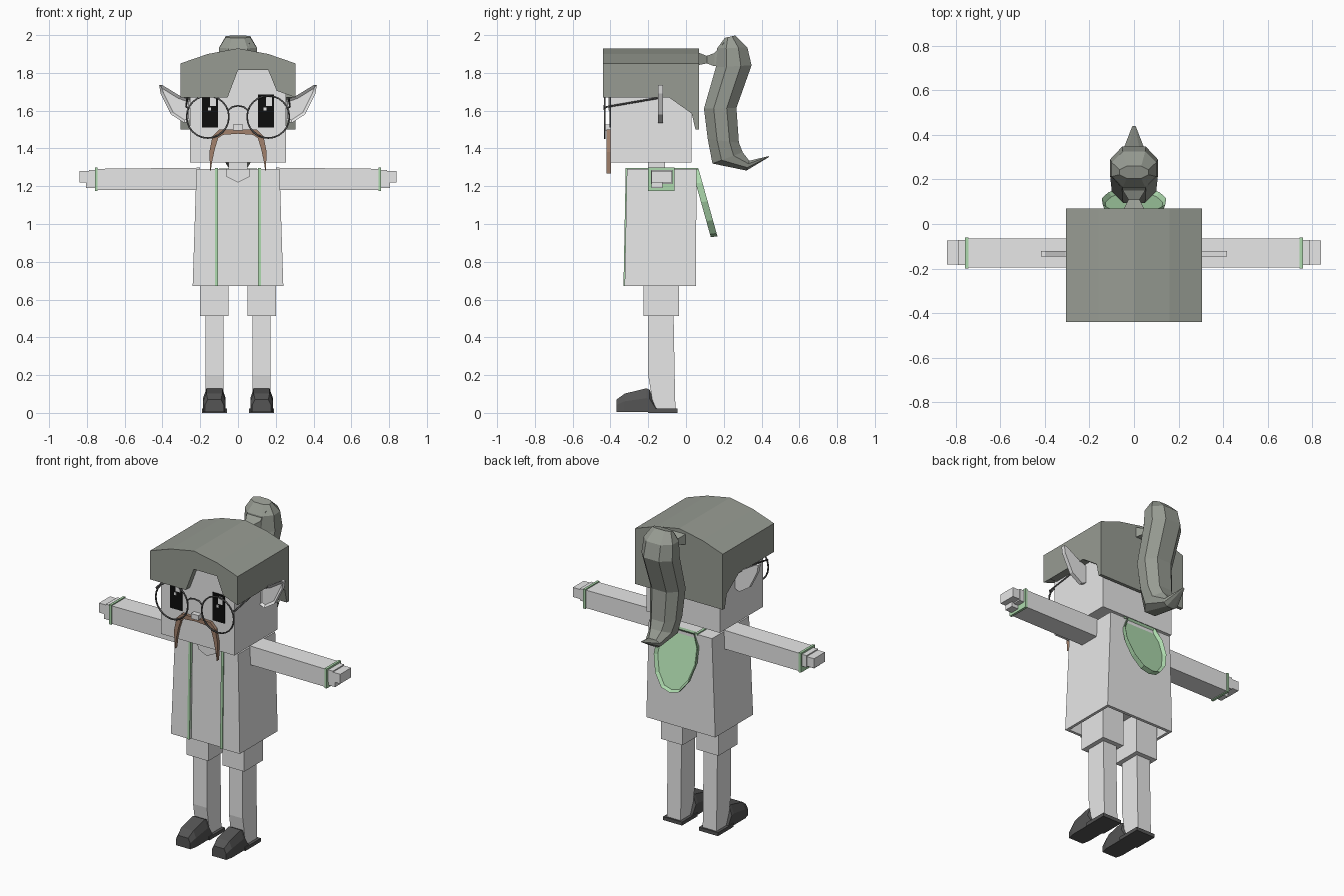
import bpy, bmesh, math
from mathutils import Vector

if "Cube" in bpy.data.objects:
    bpy.data.objects.remove(bpy.data.objects["Cube"])


def material(name, r, g, b):
    m = bpy.data.materials.new(name)
    m.use_nodes = True
    m.diffuse_color = (r, g, b, 1)
    m.node_tree.nodes["Principled BSDF"].inputs["Base Color"].default_value = (r, g, b, 1)
    return m


PALE = material("pale_grey", .8, .8, .8)
HAIR = material("moss_grey", .31, .33, .29)
GREEN = material("soft_green", .42, .7, .42)
BROWN = material("brown", .36, .22, .15)
DARK = material("charcoal", .09, .09, .09)
BLACK = material("black", .004, .004, .004)
WHITE = material("white", .95, .95, .95)
SIDES = (("left", 1), ("right", -1))


def finish(bm, name, mat):
    bmesh.ops.recalc_face_normals(bm, faces=bm.faces)
    me = bpy.data.meshes.new(name)
    bm.to_mesh(me)
    bm.free()
    me.materials.append(mat)
    ob = bpy.data.objects.new(name, me)
    bpy.context.collection.objects.link(ob)
    return ob


def loft(name, loops, mat):
    """Skin closed rings of equal length and cap both ends."""
    bm = bmesh.new()
    rings = [[bm.verts.new(p) for p in ring] for ring in loops]
    n = len(rings[0])
    for a, b in zip(rings, rings[1:]):
        for i in range(n):
            j = (i + 1) % n
            bm.faces.new((a[i], a[j], b[j], b[i]))
    bm.faces.new(rings[0])
    bm.faces.new(rings[-1])
    return finish(bm, name, mat)


def box(name, xs, ys, zs, mat):
    return loft(name, [[(x, y, z) for x, y in
                        ((xs[0], ys[0]), (xs[1], ys[0]), (xs[1], ys[1]), (xs[0], ys[1]))]
                       for z in zs], mat)


def front_prism(name, pts, y0, y1, mat):
    return loft(name, [[(x, y, z) for x, z in pts] for y in (y0, y1)], mat)


def side_prism(name, pts, x0, x1, mat):
    return loft(name, [[(x, y, z) for y, z in pts] for x in (x0, x1)], mat)


def wire(name, pts, radius, mat, cyclic=False):
    """Thin square-ish tube along a path."""
    cu = bpy.data.curves.new(name, 'CURVE')
    cu.dimensions = '3D'
    cu.bevel_depth = radius
    cu.bevel_resolution = 1
    sp = cu.splines.new('POLY')
    sp.points.add(len(pts) - 1)
    for q, p in zip(sp.points, pts):
        q.co = (*p, 1)
    sp.use_cyclic_u = cyclic
    cu.materials.append(mat)
    ob = bpy.data.objects.new(name, cu)
    bpy.context.collection.objects.link(ob)


def dish(ob, direction, rim, depth):
    """Inset the face looking along a direction and sink it."""
    bm = bmesh.new()
    bm.from_mesh(ob.data)
    face = max(bm.faces, key=lambda f: f.normal.dot(Vector(direction)))
    bmesh.ops.inset_region(bm, faces=[face], thickness=rim, depth=0)
    bmesh.ops.translate(bm, verts=face.verts, vec=face.normal * -depth)
    bm.to_mesh(ob.data)
    bm.free()


# Head and neck
box("head", (-.255, .255), (-.4, .028), (1.325, 1.84), PALE)
box("neck", (-.05, .05), (-.2, -.11), (1.27, 1.34), PALE)
front_prism("neckline", [(-.065, 1.29), (-.06, 1.25), (0, 1.22), (.06, 1.25), (.065, 1.29)],
            -.312, -.3, PALE)

# Hair: cap, cut fringe and the lower back
arch = [(.305, 1.85), (.16, 1.9), (0, 1.93), (-.16, 1.9), (-.305, 1.85)]
front_prism("hair_cap", [(-.305, 1.67), (.305, 1.67)] + arch, -.385, .07, HAIR)
front_prism("hair_fringe", [(-.305, 1.67), (-.055, 1.67), (0, 1.815), (.16, 1.815),
                            (.205, 1.705), (.305, 1.67)] + arch, -.44, -.385, HAIR)
side_prism("hair_back", [(-.09, 1.67), (.03, 1.585), (.05, 1.5), (.07, 1.5), (.07, 1.67)],
           -.305, .305, HAIR)

# Ponytail: front point, back point and half width of each ring
tail = [((.205, 1.985), (.26, 1.998), .065), ((.165, 1.93), (.325, 1.935), .1),
        ((.158, 1.83), (.347, 1.84), .107), ((.095, 1.61), (.267, 1.615), .1),
        ((.115, 1.45), (.28, 1.43), .09), ((.14, 1.32), (.3, 1.38), .075),
        ((.32, 1.283), (.335, 1.335), .05), ((.435, 1.352), (.44, 1.36), .008)]
rings = []
for a, b, w in tail:
    ring = []
    for t, k in ((0, .5), (.3, 1), (.7, 1), (1, .5), (1, -.5), (.7, -1), (.3, -1), (0, -.5)):
        ring.append((w * k, a[0] + (b[0] - a[0]) * t, a[1] + (b[1] - a[1]) * t))
    rings.append(ring)
loft("ponytail", rings, HAIR)
loft("hair_tie", [[(-w, y, z - h), (w, y, z - h), (w, y, z + h), (-w, y, z + h)]
                  for y, z, w, h in ((.06, 1.875, .05, .035), (.11, 1.87, .025, .02),
                                     (.15, 1.87, .05, .035), (.2, 1.9, .06, .06))], HAIR)

# Face
for name, s in SIDES:
    x = .148 * s
    box(name + "_eye", (x - .042, x + .042), (-.406, -.399), (1.51, 1.685), BLACK)
    box(name + "_eye_glint", (x, x + .032), (-.409, -.405), (1.625, 1.672), WHITE)
    box(name + "_eye_spark", (x - .012, x + .004), (-.409, -.405), (1.6, 1.617), WHITE)

    ear = front_prism(name + "_ear", [(s * ex, ez) for ex, ez in
                      ((.25, 1.55), (.285, 1.535), (.355, 1.58), (.41, 1.69),
                       (.417, 1.735), (.4, 1.735), (.31, 1.68), (.25, 1.655))],
                      -.147, -.122, PALE)
    dish(ear, (0, -1, 0), .016, .012)

    # Glasses
    wire(name + "_lens_rim", [(.16 * s + .112 * math.cos(a), -.43, 1.567 + .112 * math.sin(a))
                              for a in (math.tau * i / 24 for i in range(24))],
         .005, DARK, True)
    wire(name + "_glasses_arm", [(.262 * s, -.43, 1.615), (.275 * s, -.42, 1.62),
                                 (.268 * s, -.13, 1.67)], .005, DARK)
wire("glasses_bridge", [(-.055, -.43, 1.6), (-.03, -.432, 1.62), (0, -.433, 1.626),
                        (.03, -.432, 1.62), (.055, -.43, 1.6)], .005, DARK)
box("nose", (-.026, .026), (-.432, -.398), (1.495, 1.527), PALE)
half = [(0, 1.5), (.1, 1.5), (.135, 1.465), (.152, 1.38), (.146, 1.268),
        (.137, 1.33), (.122, 1.4), (.105, 1.455), (.08, 1.472), (0, 1.478)]
front_prism("moustache", half + [(-x, z) for x, z in half[-2:0:-1]], -.42, -.397, BROWN)


# Coat with a recessed front and a hollow hem
def coat_ring(w, front, back, z):
    g, d = .106, .012
    return [(-w, front, z), (-g, front, z), (-g, front + d, z), (g, front + d, z),
            (g, front, z), (w, front, z), (w, back, z), (-w, back, z)]


loft("coat", [coat_ring(.215, -.3, .025, .76), coat_ring(.222, -.308, .033, .672),
              coat_ring(.24, -.325, .052, .672), coat_ring(.22, -.313, .056, 1.29)], PALE)

# Hood: a tilted shield hanging down the back
shield = [(.1, 1.295), (.14, 1.22), (.145, 1.12), (.115, 1.02), (.06, .95), (0, .935)]
shield += [(-x, z) for x, z in shield[-2::-1]]
hood = loft("hood", [[(x * k, .062 + (1.29 - z) * .28 + o, z - d) for x, z in shield]
                     for o, k, d in ((-.03, .92, .005), (.005, 1, 0))], GREEN)
dish(hood, (0, 1, .3), .016, .018)

for name, s in SIDES:
    # Coat trim, down the front and over the shoulder
    strip = (.106 * s, .122 * s)
    loft(name + "_trim", [[(strip[0], y, z), (strip[1], y, z),
                           (strip[1], y + .016, z), (strip[0], y + .016, z)]
                          for y, z in ((-.331, .672), (-.319, 1.297))], GREEN)
    box(name + "_shoulder_trim", strip, (-.317, .06), (1.285, 1.297), GREEN)

    # Arms and hands
    loft(name + "_sleeve", [[(x * s, y, z) for y, z in
                             ((-.195, 1.18), (-.065, 1.18), (-.065, top), (-.195, top))]
                            for x, top in ((.2, 1.298), (.75, 1.292))], PALE)
    box(name + "_cuff", (.743 * s, .758 * s), (-.2, -.06), (1.175, 1.298), GREEN)
    box(name + "_palm", (.75 * s, .79 * s), (-.185, -.072), (1.212, 1.287), PALE)
    box(name + "_fingers", (.78 * s, .84 * s), (-.183, -.074), (1.22, 1.28), PALE)
    box(name + "_thumb", (.75 * s, .805 * s), (-.183, -.125), (1.19, 1.225), PALE)

    # Legs
    c = .125 * s
    box(name + "_shorts", (c - .076, c + .076), (-.225, -.036), (.512, .77), PALE)
    loft(name + "_leg", [[(c - .048, a, z), (c + .048, a, z), (c + .048, b, z), (c - .048, b, z)]
                         for a, b, z in ((-.17, -.056, .02), (-.2, -.06, .2), (-.2, -.066, .53))],
         PALE)

    # Shoes, lofted from toe to heel
    loft(name + "_shoe", [[(c - w, y, .004), (c + w, y, .004), (c + w, y, h * .6),
                           (c + w * .7, y, h), (c - w * .7, y, h), (c - w, y, h * .6)]
                          for y, w, h in ((-.368, .05, .07), (-.325, .06, .102),
                                          (-.21, .06, .13), (-.192, .06, .122),
                                          (-.152, .06, .02))], DARK)
    box(name + "_sole", (c - .066, c + .066), (-.2, -.045), (0, .022), DARK)
